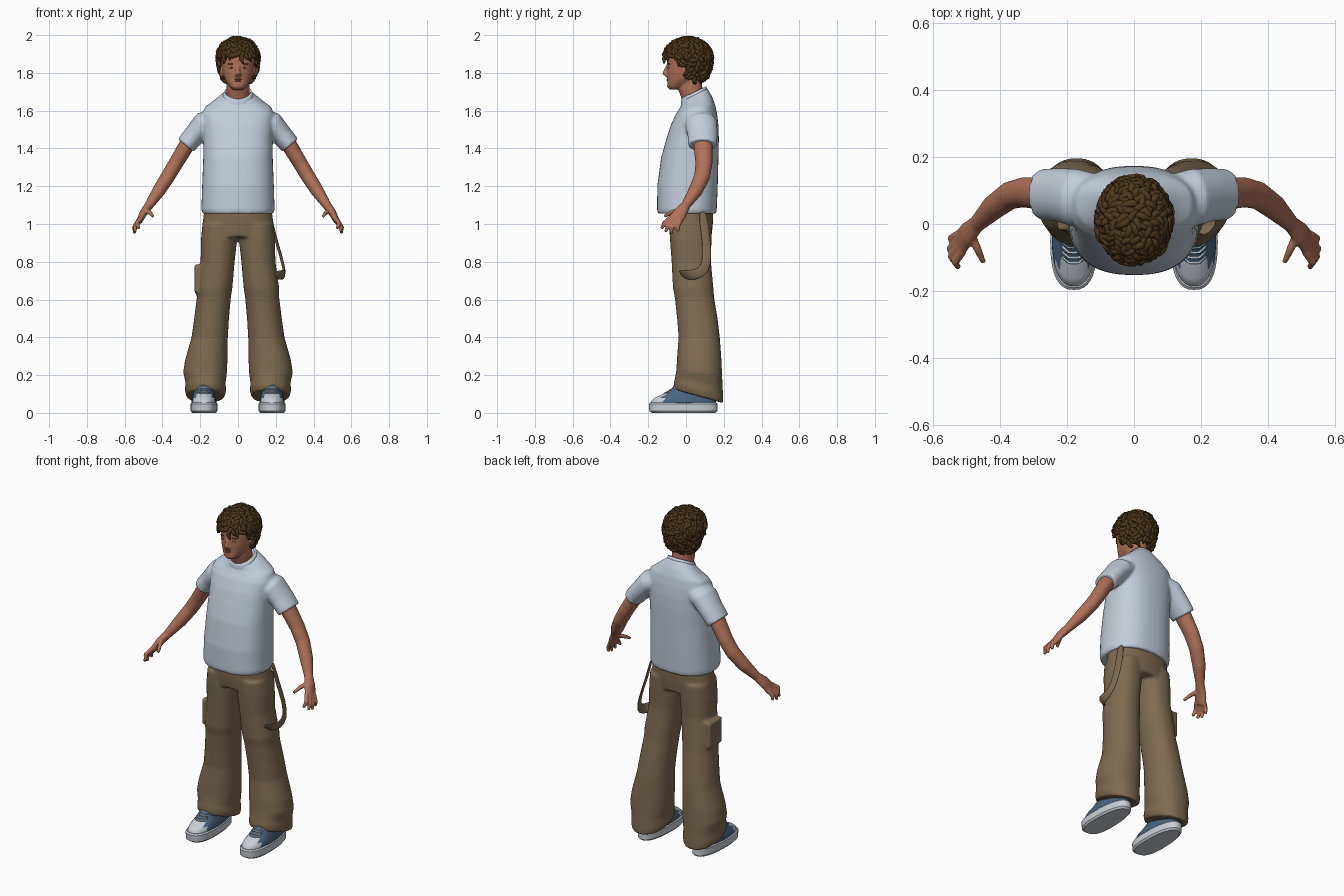
import bpy, bmesh, math, random
from mathutils import Vector, Matrix

random.seed(4)
if "Cube" in bpy.data.objects:
    bpy.data.objects.remove(bpy.data.objects["Cube"])


def material(name, rgb):
    m = bpy.data.materials.new(name)
    m.use_nodes = True
    m.diffuse_color = (*rgb, 1)
    bsdf = m.node_tree.nodes["Principled BSDF"]
    bsdf.inputs["Base Color"].default_value = (*rgb, 1)
    bsdf.inputs["Roughness"].default_value = 0.8
    return m


SHIRT = material("pale_blue_cotton", (0.54, 0.61, 0.70))
PANTS = material("khaki_brown", (0.21, 0.145, 0.082))
SKIN = material("skin", (0.43, 0.165, 0.10))
HAIR = material("brown_hair", (0.078, 0.039, 0.011))
DENIM = material("shoe_blue", (0.07, 0.13, 0.22))
RUBBER = material("shoe_white", (0.58, 0.62, 0.67))
LIPS = material("lips", (0.27, 0.085, 0.06))
EYE = material("eye_white", (0.5, 0.45, 0.42))
IRIS = material("iris_dark", (0.03, 0.02, 0.015))


def skin(bm, rings, caps=True):
    """Bridge a list of point rings into a tube."""
    loops = [[bm.verts.new(p) for p in ring] for ring in rings]
    n = len(loops[0])
    for a, b in zip(loops, loops[1:]):
        for i in range(n):
            j = (i + 1) % n
            bm.faces.new((a[i], a[j], b[j], b[i]))
    if caps:
        bm.faces.new(loops[0][::-1])
        bm.faces.new(loops[-1])


def oval(x, y, z, rx, ry, tilt=0, power=2.2, taper=0, n=40):
    """Horizontal superellipse; tilt raises it towards the back."""
    ring = []
    for i in range(n):
        c, s = math.cos(math.tau * i / n), math.sin(math.tau * i / n)
        px = math.copysign(abs(c) ** (2 / power), c) * rx * (1 - taper * s)
        py = math.copysign(abs(s) ** (2 / power), s) * ry
        ring.append((x + px, y + py, z + tilt * py))
    return ring


def slab(z, front, back, rx, x=0, **kw):
    return oval(x, (front + back) / 2, z, rx, (back - front) / 2, **kw)


def tube(bm, points, radii, ref=(0, 1, 0), n=12):
    """Sweep ellipses along a path; the first radius follows ref."""
    pts = [Vector(p) for p in points]
    rings = []
    for i, p in enumerate(pts):
        d = (pts[min(i + 1, len(pts) - 1)] - pts[max(i - 1, 0)]).normalized()
        u = Vector(ref)
        u = (u - d * u.dot(d)).normalized()
        v = d.cross(u)
        a, b = radii[i]
        rings.append([p + u * a * math.cos(math.tau * k / n) + v * b * math.sin(math.tau * k / n)
                      for k in range(n)])
    skin(bm, rings)


def ball(bm, centre, size, segments=20):
    mat = Matrix.Translation(centre) @ Matrix.Diagonal((*size, 1))
    bmesh.ops.create_uvsphere(bm, u_segments=segments, v_segments=segments // 2, radius=1, matrix=mat)


def finish(name, bm, mats, voxel=0, smooth=0, mirror=False, subdivide=0):
    bmesh.ops.recalc_face_normals(bm, faces=bm.faces)
    for f in bm.faces:
        f.smooth = True
    mesh = bpy.data.meshes.new(name)
    bm.to_mesh(mesh)
    bm.free()
    ob = bpy.data.objects.new(name, mesh)
    bpy.context.collection.objects.link(ob)
    for m in mats:
        mesh.materials.append(m)
    if voxel:
        r = ob.modifiers.new("blend", 'REMESH')
        r.mode, r.voxel_size, r.use_smooth_shade = 'VOXEL', voxel, True
    if smooth:
        s = ob.modifiers.new("soften", 'SMOOTH')
        s.factor, s.iterations = 0.5, smooth
    if subdivide:
        ob.modifiers.new("round", 'SUBSURF').levels = subdivide
    if mirror:
        ob.modifiers.new("mirror", 'MIRROR')
    return ob


# T-shirt: body and two sleeves blended together
bm = bmesh.new()
body = [(1.055, .005, .186, .154, 0), (1.075, .005, .194, .158, 0), (1.2, .008, .19, .16, 0),
        (1.35, .02, .184, .152, 0), (1.45, .035, .184, .139, 0), (1.52, .045, .187, .127, 0),
        (1.58, .055, .192, .110, 0), (1.62, .06, .175, .095, .1), (1.65, .058, .13, .082, .25),
        (1.675, .05, .095, .072, .4), (1.69, .045, .07, .063, .5)]
skin(bm, [oval(0, y, z, rx, ry, t, 2.4) for z, y, rx, ry, t in body])
for s in (1, -1):
    tube(bm, [(s * .12, .07, 1.55), (s * .18, .08, 1.53), (s * .23, .088, 1.472), (s * .277, .088, 1.416)],
         [(.08, .06), (.086, .066), (.08, .057), (.077, .054)], n=24)
finish("t_shirt", bm, [SHIRT], voxel=.008, smooth=5)

# Collar band
bm = bmesh.new()
skin(bm, [oval(0, .043, z, r, r * .88, .48) for z, r in
          ((1.665, .08), (1.682, .08), (1.698, .073), (1.698, .066), (1.67, .064))], caps=False)
finish("shirt_collar", bm, [SHIRT])

# Trousers: hips, two baggy legs and a cargo pocket
bm = bmesh.new()
skin(bm, [oval(0, .025, z, rx, ry) for z, rx, ry in ((1.1, .175, .12), (1.0, .188, .117), (.93, .192, .11))])
leg = [(.1, .025, 1.0, .088, .11, 0), (.1, .025, .92, .096, .11, 0), (.108, .028, .8, .09, .104, 0),
       (.124, .038, .66, .094, .107, 0), (.128, .045, .61, .09, .104, 0), (.14, .06, .5, .092, .107, 0),
       (.15, .07, .4, .096, .109, 0), (.168, .07, .28, .112, .118, -.05), (.174, .07, .215, .116, .121, -.1),
       (.172, .068, .16, .106, .126, -.2), (.172, .066, .12, .109, .131, -.27), (.172, .066, .088, .101, .131, -.28)]
for s in (1, -1):
    skin(bm, [oval(s * x, y, z, rx, ry, t) for x, y, z, rx, ry, t in leg])
bmesh.ops.create_cube(bm, size=1, matrix=Matrix.Translation((-.205, .04, .71)) @ Matrix.Diagonal((.05, .12, .15, 1)))
finish("trousers", bm, [PANTS], voxel=.008, smooth=5)

# Loose strap hanging from the left hip
bm = bmesh.new()
tube(bm, [(.165, .085, 1.08), (.19, .103, .95), (.228, .115, .83), (.245, .1, .755), (.247, .05, .73),
          (.236, 0, .73), (.19, -.03, .735)], [(.026, .006)] * 3 + [(.032, .006)] * 4, ref=(0, -1, 1), n=8)
finish("hip_strap", bm, [PANTS], subdivide=1)

# Arms with hands
bm = bmesh.new()
tube(bm, [(.24, .09, 1.47), (.27, .09, 1.42), (.33, .095, 1.32), (.372, .085, 1.25), (.42, .05, 1.175),
          (.47, 0, 1.10), (.498, -.028, 1.063), (.522, -.06, 1.015)],
     [(.045, .04), (.05, .042), (.045, .039), (.042, .038), (.038, .035), (.025, .024), (.036, .021), (.04, .016)], n=20)
fingers = [((.515, -.085, 1.03), (.535, -.115, 1.005), (.525, -.13, .975)),
           ((.525, -.07, 1.02), (.546, -.098, .988), (.543, -.108, .957)),
           ((.53, -.053, 1.01), (.55, -.075, .98), (.547, -.078, .95)),
           ((.53, -.033, 1.012), (.547, -.044, .985), (.545, -.042, .96)),
           ((.487, -.03, 1.075), (.468, -.075, 1.062), (.45, -.115, 1.04))]
for knuckle, joint, tip in fingers:
    root = Vector(knuckle).lerp(Vector((.5, -.035, 1.055)), .4)
    tube(bm, [root, knuckle, joint, tip], [(.013, .013), (.013, .013), (.012, .012), (.008, .008)], ref=(1, .2, 0))
finish("arms", bm, [SKIN], voxel=.005, smooth=3, mirror=True)

# Head: skull, neck, nose and ears blended together
bm = bmesh.new()
skull = [(1.712, -.088, -.03, .026), (1.725, -.1, 0, .042), (1.745, -.099, .03, .058), (1.765, -.098, .06, .07),
         (1.80, -.1, .09, .081), (1.85, -.1, .11, .087), (1.9, -.1, .115, .087), (1.95, -.06, .08, .058),
         (1.97, -.03, .05, .03)]
skin(bm, [slab(*row) for row in skull])
skin(bm, [slab(*row) for row in ((1.6, -.01, .11, .064), (1.66, -.022, .1, .06), (1.71, -.04, .088, .06), (1.78, -.04, .08, .06))])
tube(bm, [(0, -.092, 1.845), (0, -.106, 1.815), (0, -.113, 1.798), (0, -.1, 1.784)],
     [(.009, .009), (.01, .011), (.013, .013), (.013, .008)], ref=(1, 0, 0))
for s in (1, -1):
    ball(bm, (s * .087, .012, 1.805), (.011, .02, .03))
    ball(bm, (s * .012, -.101, 1.79), (.008, .01, .008))
finish("head", bm, [SKIN], voxel=.005, smooth=4)

# Facial details
for name, mat, x, y, z, size in (("eyes", EYE, .033, -.0885, 1.828, (.014, .007, .006)),
                                 ("irises", IRIS, .033, -.0935, 1.828, (.005, .004, .005)),
                                 ("eyebrows", HAIR, .034, -.0895, 1.847, (.02, .008, .004))):
    bm = bmesh.new()
    ball(bm, (x, y, z), size, 12)
    finish(name, bm, [mat], mirror=True)
bm = bmesh.new()
ball(bm, (0, -.094, 1.766), (.021, .009, .0045), 16)
ball(bm, (0, -.094, 1.758), (.018, .009, .005), 16)
finish("lips", bm, [LIPS])


# Hair: a scalp cap covered with short curling locks
def scalp(d):
    return Vector((d.x * .103, .01 + d.y * .122, 1.875 + d.z * (.105 if d.z > 0 else .16)))


def hairy(p):
    return p.z > max(1.765, min(1.885, 1.885 - (p.y + .05) * 1.5))


bm = bmesh.new()
ball(bm, (0, 0, 0), (1, 1, 1), 40)
for v in bm.verts:
    v.co = scalp(v.co)
bmesh.ops.delete(bm, geom=[v for v in bm.verts if not hairy(v.co)], context='VERTS')
COUNT = 460
for i in range(COUNT):
    h = 1 - 2 * (i + .5) / COUNT
    r, a = math.sqrt(1 - h * h), i * math.pi * (3 - math.sqrt(5))
    d = Vector((r * math.cos(a), r * math.sin(a), h))
    p = scalp(d)
    if not hairy(p):
        continue
    down = Vector((d.x * .3, d.y * .3, -1))
    t = (down - d * down.dot(d)).normalized()
    t.rotate(Matrix.Rotation(random.uniform(-1.1, 1.1), 3, d))
    side = d.cross(t) * random.choice((-1, 1)) * random.uniform(.006, .014)
    lift = random.uniform(.001, .009)
    path = [p - t * .018, p + d * lift, p + t * .016 + d * lift + side, p + t * .028 + d * .004 + side * 2.4]
    for q in path:
        q.z = min(q.z, 1.985)
    tube(bm, path, [(.006, .008), (.012, .012), (.010, .011), (.002, .003)], ref=d, n=6)
finish("curly_hair", bm, [HAIR])

# Shoes: rubber sole, canvas upper with a white toe cap, laces
FOOT_X = .18
bm = bmesh.new()
skin(bm, [slab(*row, x=FOOT_X, power=2.5, taper=.12) for row in
          ((0, -.18, .155, .062), (.01, -.194, .166, .07), (.048, -.197, .166, .07), (.055, -.19, .16, .064))])
sole = finish("shoe_soles", bm, [RUBBER], mirror=True)

bm = bmesh.new()
skin(bm, [slab(*row, x=FOOT_X, power=2.3, taper=.1) for row in
          ((.04, -.19, .16, .066), (.064, -.184, .16, .065), (.08, -.165, .16, .062), (.1, -.122, .16, .056),
           (.13, -.075, .158, .05), (.17, -.05, .15, .045))])
for f in bm.faces:
    f.material_index = int(f.calc_center_median().y < -.115)
finish("shoe_uppers", bm, [DENIM, RUBBER], mirror=True)

bm = bmesh.new()
for k in range(4):
    y, z = -.119 + .015 * k, .102 + .01 * k
    tube(bm, [(FOOT_X - .034, y + .024, z), (FOOT_X - .016, y + .004, z + .001), (FOOT_X + .016, y + .004, z + .001),
              (FOOT_X + .034, y + .024, z)], [(.004, .004)] * 4, ref=(0, 0, 1), n=8)
finish("shoe_laces", bm, [RUBBER], mirror=True)

# Keep the sole edges crisp
bpy.ops.object.select_all(action='DESELECT')
sole.select_set(True)
bpy.context.view_layer.objects.active = sole
bpy.ops.object.shade_smooth_by_angle()
